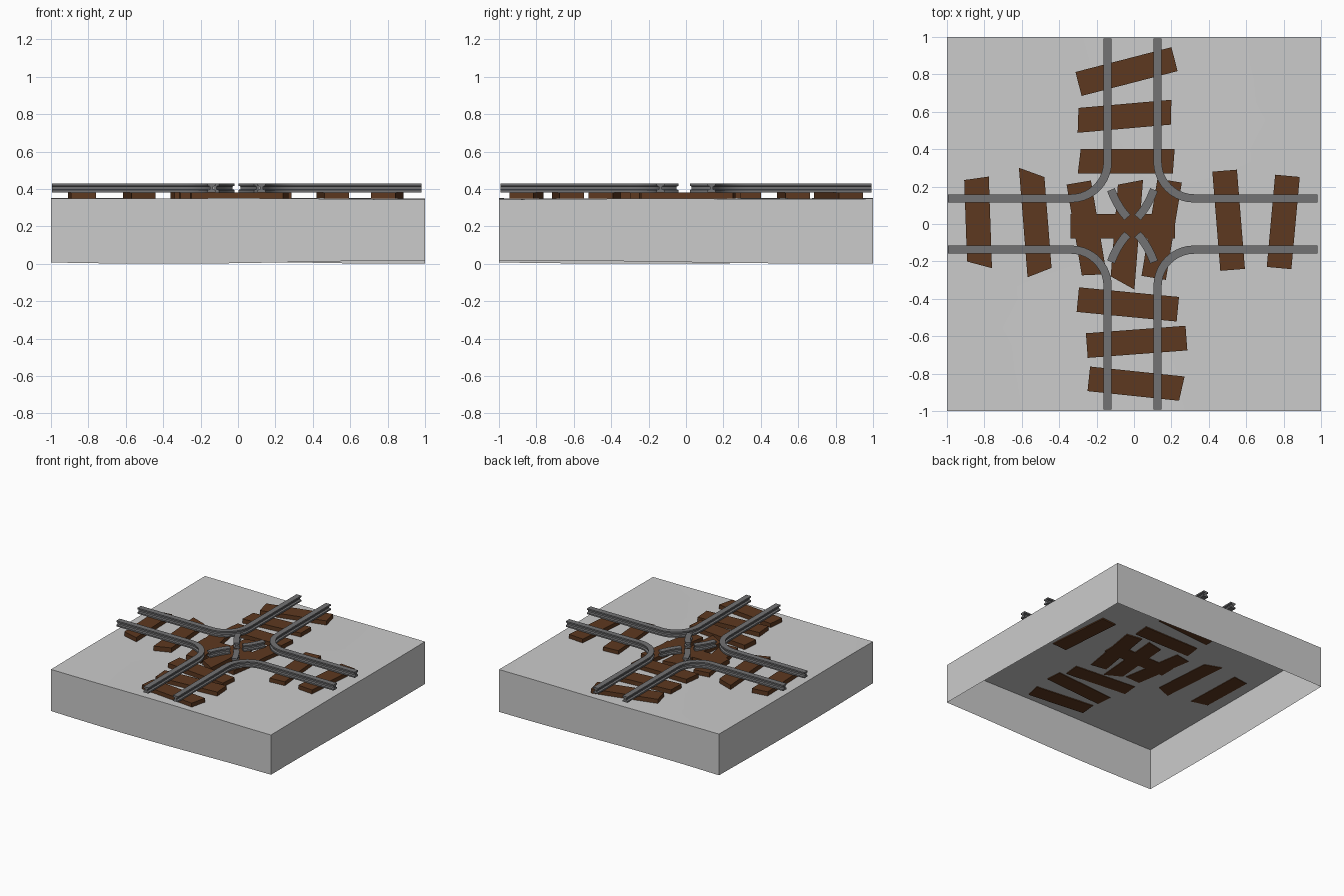
import bpy, bmesh, math
from mathutils import Vector

cube = bpy.data.objects.get("Cube")
if cube:
    bpy.data.objects.remove(cube, do_unlink=True)


def make_material(name, colour):
    mat = bpy.data.materials.new(name)
    mat.use_nodes = True
    mat.diffuse_color = (*colour, 1)
    mat.node_tree.nodes["Principled BSDF"].inputs["Base Color"].default_value = (*colour, 1)
    return mat


SNOW = make_material("pale grey ground", (0.6, 0.6, 0.6))
WOOD = make_material("brown wood", (0.11, 0.04, 0.014))
STEEL = make_material("rail grey", (0.17, 0.17, 0.175))


def finish(bm, name, mat, smooth=False, fix_normals=True):
    if fix_normals:
        bmesh.ops.recalc_face_normals(bm, faces=bm.faces)
    mesh = bpy.data.meshes.new(name)
    bm.to_mesh(mesh)
    bm.free()
    mesh.materials.append(mat)
    obj = bpy.data.objects.new(name, mesh)
    bpy.context.collection.objects.link(obj)
    if smooth:
        bpy.ops.object.select_all(action='DESELECT')
        obj.select_set(True)
        bpy.context.view_layer.objects.active = obj
        bpy.ops.object.shade_smooth_by_angle(angle=math.radians(30))
    return obj


# Ground: gently uneven sheet with skirt walls, open underneath
def ground_height(x, y):
    return 0.348 + 0.004 * math.sin(3.1 * x + 1.2 * y) * math.cos(2.3 * y - 0.8 * x)


bm = bmesh.new()
bmesh.ops.create_grid(bm, x_segments=9, y_segments=9, size=1)
for v in bm.verts:
    v.co.z = ground_height(v.co.x, v.co.y)
rim = [e for e in bm.edges if e.is_boundary]
skirt = bmesh.ops.extrude_edge_only(bm, edges=rim)["geom"]
for v in skirt:
    if isinstance(v, bmesh.types.BMVert):
        v.co.z = 0.009 + 0.009 * math.sin(2.2 * v.co.x + 1.7 * v.co.y + 1.0)
bmesh.ops.recalc_face_normals(bm, faces=bm.faces)
if max(bm.faces, key=lambda f: f.calc_center_median().z).normal.z < 0:
    bmesh.ops.reverse_faces(bm, faces=bm.faces)
finish(bm, "ground", SNOW, True, False)


# Sleepers: planks with slightly slanted end cuts
def sleeper(index, x, y, length, turn, start_slant=0, end_slant=0):
    a = math.radians(turn)
    along = Vector((math.cos(a), math.sin(a), 0))
    across = Vector((-along.y, along.x, 0))
    bm = bmesh.new()
    bmesh.ops.create_cube(bm, size=1)
    for v in bm.verts:
        side = math.copysign(1, v.co.y)
        slant = end_slant if v.co.x > 0 else start_slant
        p = Vector((x, y, 0)) + along * (v.co.x * length + slant * side)
        p += across * side * 0.066
        p.z = 0.382 if v.co.z > 0 else 0.342
        v.co = p
    finish(bm, f"sleeper_{index}", WOOD)


sleepers = [
    (-.04, .815, .53, 14.5),
    (-.05, .576, .5, 5, .008, .006),
    (-.04, .336, .505, 0, .008, .005),
    (-.033, -.43, .537, -5.5),
    (.014, -.63, .534, 4.3),
    (.007, -.854, .5, -6, 0, .008),
    (-.834, .013, .463, 92, .02, -.007),
    (-.526, .008, .537, 94.5, -.02, .03),
    (-.254, -.025, .5, 99.5, .008, 0),
    (-.04, -.046, .54, 85.5, .03, -.018),
    (.148, -.028, .527, 80.7),
    (.506, .02, .532, 94.6),
    (.798, .011, .495, 84.8),
    (-.06, -.012, .56, 0),
]
for i, spec in enumerate(sleepers, 1):
    sleeper(i, *spec)

# Rails: an I-shaped section swept along a flat path
BASE, HEIGHT, HALF, WEB, FLANGE = 0.382, 0.047, 0.022, 0.008, 0.012
right_half = [(HALF, 0), (HALF, FLANGE), (WEB, FLANGE + 0.004),
              (WEB, HEIGHT - FLANGE - 0.004), (HALF, HEIGHT - FLANGE), (HALF, HEIGHT)]
SECTION = right_half + [(-u, h) for u, h in reversed(right_half)]


def rail(name, path):
    pts = [Vector(p) for p in path]
    bm = bmesh.new()
    rings = []
    for i, p in enumerate(pts):
        d = (pts[min(i + 1, len(pts) - 1)] - pts[max(i - 1, 0)]).normalized()
        n = Vector((-d.y, d.x))
        rings.append([bm.verts.new((p.x + n.x * u, p.y + n.y * u, BASE + h))
                      for u, h in SECTION])
    count = len(SECTION)
    for a, b in zip(rings, rings[1:]):
        for k in range(count):
            m = (k + 1) % count
            bm.faces.new((a[k], a[m], b[m], b[k]))
    bm.faces.new(rings[0])
    bm.faces.new(rings[-1])
    finish(bm, name, STEEL, True)


# Four corner rails, each a straight, a quarter bend and a straight
RADIUS = 0.195
for sx, side in ((-1, "right"), (1, "left")):
    for sy, end in ((-1, "front"), (1, "back")):
        x = 0.126 if sx > 0 else -0.141
        y = sy * 0.137
        cx, cy = x + sx * RADIUS, y + sy * RADIUS
        bend = [(cx - sx * RADIUS * math.sin(t), cy - sy * RADIUS * math.cos(t))
                for t in (math.pi / 2 * k / 10 for k in range(11))]
        far_x = 0.98 if sx > 0 else -0.995
        rail(f"corner_rail_{end}_{side}", [(far_x, y), *bend, (x, sy * 0.993)])

        # Short curved crossing rail pointing at the middle
        a, b, c = Vector((.115, .193)), Vector((.08, .1)), Vector((.027, .045))
        curve = [a * (1 - t) ** 2 + b * 2 * t * (1 - t) + c * t * t
                 for t in (k / 5 for k in range(6))]
        rail(f"crossing_rail_{end}_{side}",
             [(-0.008 + sx * p.x, -0.01 + sy * p.y) for p in curve])
